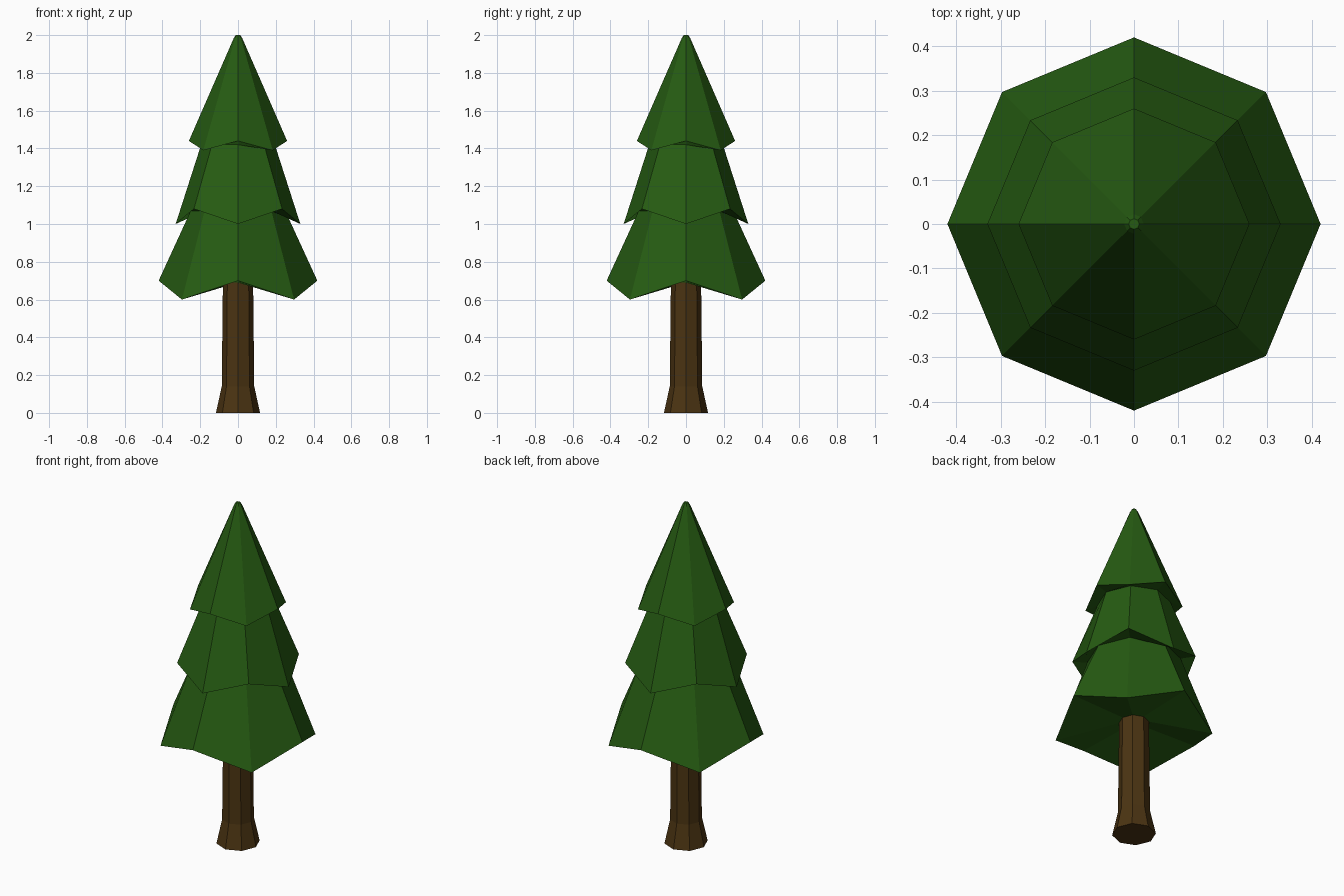
import bpy, bmesh, math

if "Cube" in bpy.data.objects:
    bpy.data.objects.remove(bpy.data.objects["Cube"])


def material(name, rgb):
    m = bpy.data.materials.new(name)
    m.diffuse_color = (*rgb, 1)
    m.use_nodes = True
    m.node_tree.nodes["Principled BSDF"].inputs["Base Color"].default_value = m.diffuse_color
    return m


def lathe(name, rings, mat, sides=8):
    """Eight-sided body; each ring is (radius, z at axis corners, z at diagonal corners)."""
    bm = bmesh.new()
    loops = []
    for r, z_axis, z_diag in rings:
        loop = []
        for i in range(sides):
            a = 2 * math.pi * i / sides
            loop.append(bm.verts.new((r * math.cos(a), r * math.sin(a), z_diag if i % 2 else z_axis)))
        loops.append(loop)
    for lo, hi in zip(loops, loops[1:]):
        for i in range(sides):
            j = (i + 1) % sides
            bm.faces.new((lo[i], lo[j], hi[j], hi[i]))
    bm.faces.new(loops[0][::-1])
    bm.faces.new(loops[-1])
    bmesh.ops.recalc_face_normals(bm, faces=bm.faces)
    me = bpy.data.meshes.new(name)
    bm.to_mesh(me)
    bm.free()
    me.materials.append(mat)
    ob = bpy.data.objects.new(name, me)
    bpy.context.collection.objects.link(ob)
    return ob


bark = material("bark brown", (0.070, 0.034, 0.006))
needles = material("needle green", (0.019, 0.105, 0.006))

# Trunk with flared foot
lathe("trunk", [(0.117, 0, 0), (0.086, 0.14, 0.14), (0.08, 0.69, 0.69)], bark)

# Foliage: three stacked skirts with zigzag hems, in one continuous profile
lathe("foliage", [
    (0.08, 0.69, 0.69),      # underside meets trunk
    (0.42, 0.70, 0.60),      # bottom hem
    (0.25, 1.07, 1.07),
    (0.33, 1.00, 1.08),      # middle hem
    (0.195, 1.42, 1.42),
    (0.26, 1.44, 1.39),      # top hem
    (0.022, 1.985, 1.985),
    (0.012, 2.00, 2.00),     # blunt tip
], needles)
